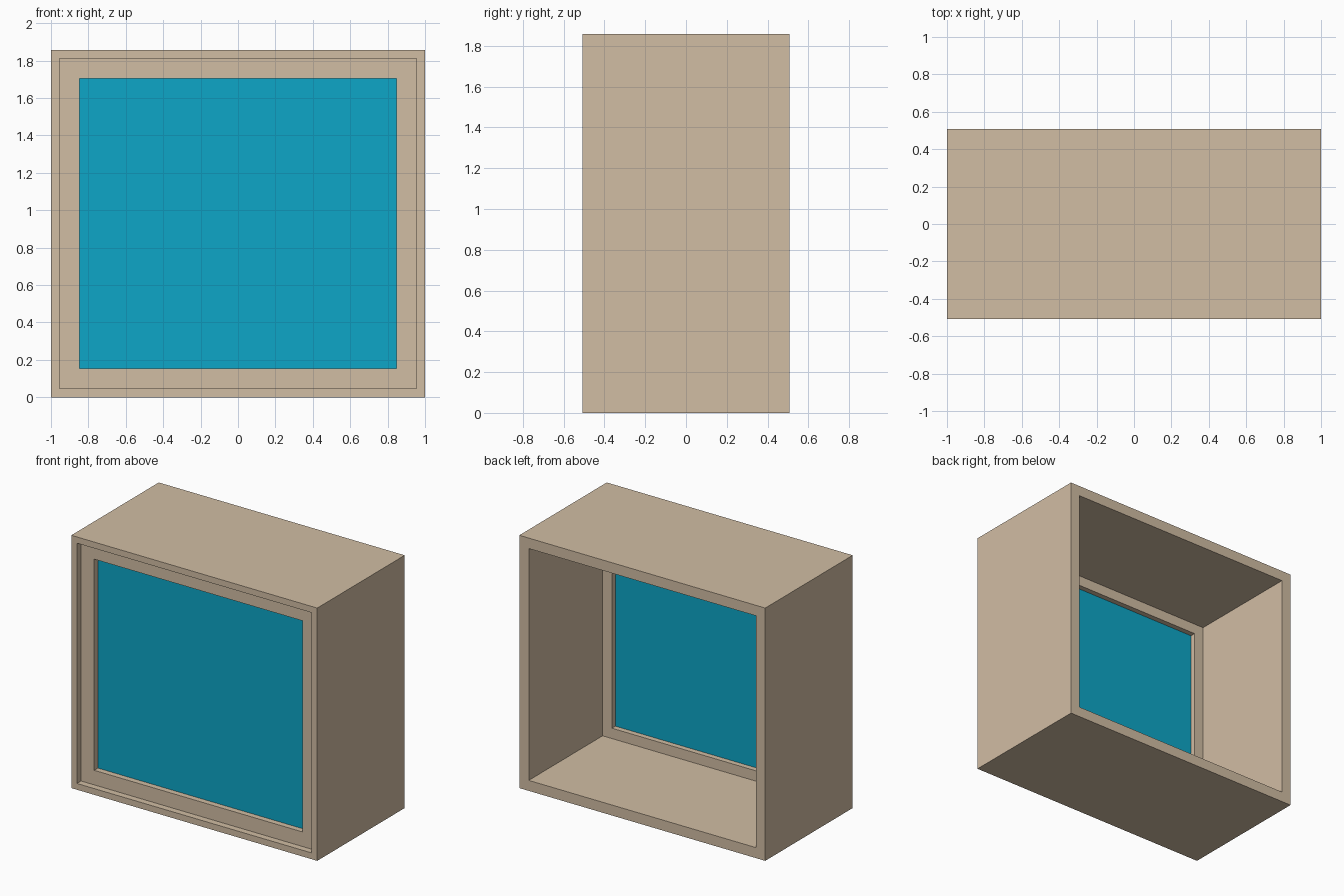
import bpy, bmesh

if "Cube" in bpy.data.objects:
    bpy.data.objects.remove(bpy.data.objects["Cube"])

W, H, D = 1.0, 1.858, 0.508   # half width, height, half depth


def material(name, rgb):
    m = bpy.data.materials.new(name)
    m.diffuse_color = (*rgb, 1)
    m.use_nodes = True
    m.node_tree.nodes["Principled BSDF"].inputs["Base Color"].default_value = m.diffuse_color
    return m


def rect_loop(bm, inset, y):
    x, lo, hi = W - inset, inset, H - inset
    return [bm.verts.new(p) for p in ((-x, y, lo), (x, y, lo), (x, y, hi), (-x, y, hi))]


def finish(name, bm, mat):
    bmesh.ops.recalc_face_normals(bm, faces=bm.faces)
    me = bpy.data.meshes.new(name)
    bm.to_mesh(me)
    bm.free()
    me.materials.append(mat)
    ob = bpy.data.objects.new(name, me)
    bpy.context.collection.objects.link(ob)
    return ob


def sweep(name, profile, mat, closed):
    """Loft rectangles given as (inset, y); close into a ring or cap both ends."""
    bm = bmesh.new()
    loops = [rect_loop(bm, i, y) for i, y in profile]
    pairs = list(zip(loops, loops[1:]))
    if closed:
        pairs.append((loops[-1], loops[0]))
    else:
        bm.faces.new(loops[0])
        bm.faces.new(loops[-1])
    for a, b in pairs:
        for k in range(4):
            n = (k + 1) % 4
            bm.faces.new((a[k], a[n], b[n], b[k]))
    return finish(name, bm, mat)


tan = material("tan_casing", (0.64, 0.51, 0.37))
blue = material("blue_pane", (0.004, 0.38, 0.57))

# Casing: outer shell, open back, inner window frame, shallow front lip
sweep("casing", [(0, -D), (0, D), (0.077, D), (0.077, -0.35),
                 (0.153, -0.35), (0.153, -0.46), (0.046, -0.46), (0.046, -D)],
      tan, True)

# Pane set in the middle of the window frame
sweep("window_pane", [(0.153, -0.417), (0.153, -0.39)], blue, False)
